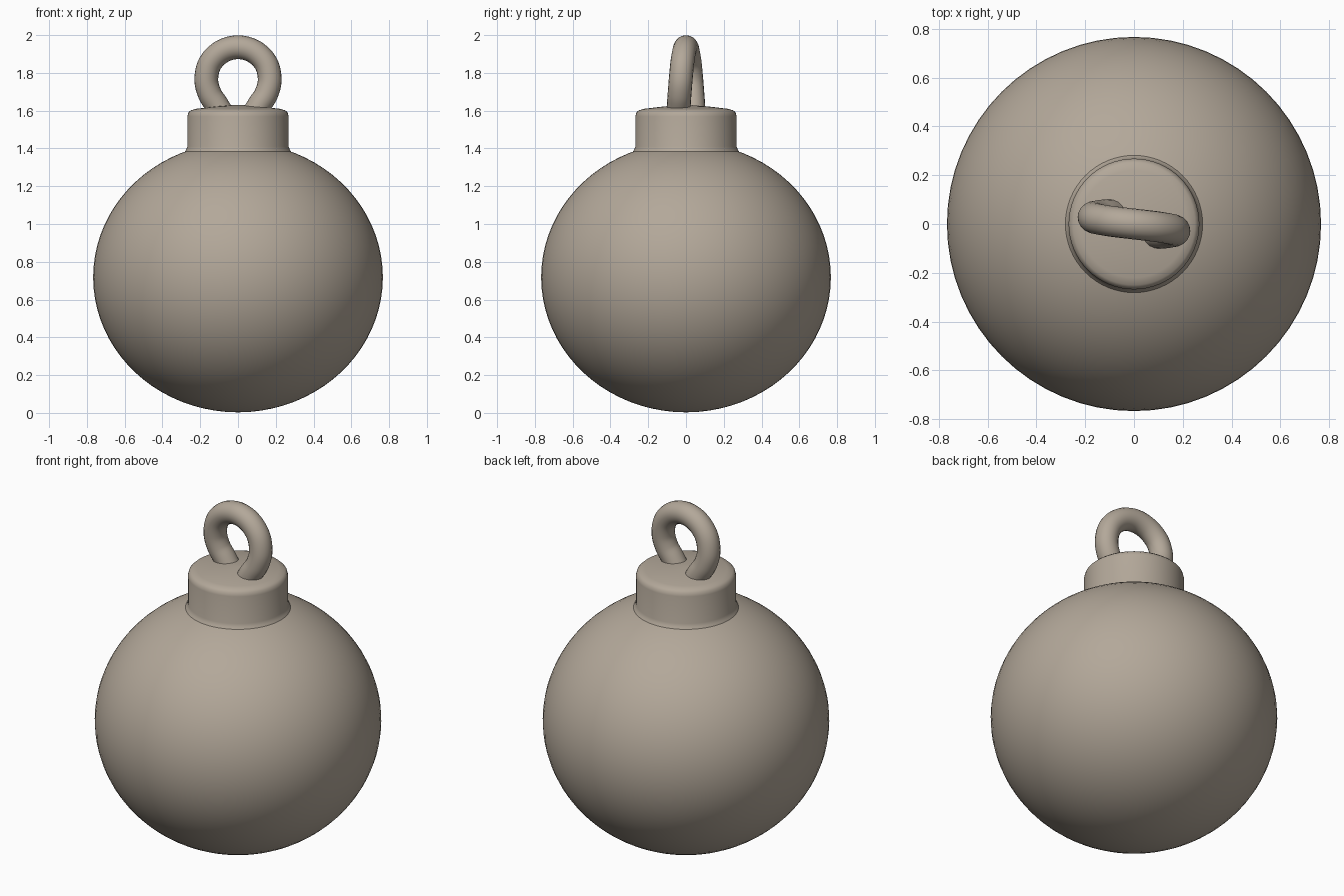
import bpy
import math
from mathutils import Vector

cube = bpy.data.objects.get("Cube")
if cube:
    bpy.data.objects.remove(cube, do_unlink=True)

# Single clay colour
clay = bpy.data.materials.new("warm_clay")
clay.use_nodes = True
COLOUR = (0.45, 0.39, 0.32, 1)
clay.diffuse_color = COLOUR
bsdf = next(n for n in clay.node_tree.nodes if n.type == 'BSDF_PRINCIPLED')
bsdf.inputs["Base Color"].default_value = COLOUR
bsdf.inputs["Roughness"].default_value = 0.8


def add_mesh(name, verts, faces):
    mesh = bpy.data.meshes.new(name)
    mesh.from_pydata(verts, [], faces)
    mesh.materials.append(clay)
    obj = bpy.data.objects.new(name, mesh)
    bpy.context.collection.objects.link(obj)
    bpy.ops.object.select_all(action='DESELECT')
    obj.select_set(True)
    bpy.context.view_layer.objects.active = obj
    bpy.ops.object.shade_smooth_by_angle(angle=math.radians(50))
    return obj


def skin(name, rings):
    """Join rings of points into a closed tube with capped ends."""
    n = len(rings[0])
    verts = [p for ring in rings for p in ring]
    faces = [(a * n + i, a * n + (i + 1) % n, (a + 1) * n + (i + 1) % n, (a + 1) * n + i)
             for a in range(len(rings) - 1) for i in range(n)]
    faces.append(tuple(reversed(range(n))))
    faces.append(tuple(range(len(verts) - n, len(verts))))
    return add_mesh(name, verts, faces)


def circle(radius, z, n=64):
    return [(radius * math.cos(t), radius * math.sin(t), z)
            for t in (2 * math.pi * i / n for i in range(n))]


# Ball: slightly flattened sphere
HALF, RADIUS, STEPS = 0.715, 0.767, 40
angles = [math.pi * (k + 0.1) / (STEPS + 0.2) for k in range(STEPS + 1)]
skin("ball", [circle(RADIUS * math.sin(a), HALF * (1 - math.cos(a)) + 0.003) for a in angles])

# Cap: collar with a rounded rim and a slightly domed top
cap_profile = [(0.29, 1.37), (0.275, 1.392), (0.268, 1.41), (0.268, 1.57), (0.263, 1.59),
               (0.25, 1.602), (0.22, 1.61), (0.12, 1.622), (0.02, 1.63)]
skin("cap", [circle(r, z) for r, z in cap_profile])

# Hanging loop: a tube along a teardrop path whose two feet sit side by side
half_path = [(-0.07, 0.038, 1.56), (-0.112, 0.038, 1.63), (-0.15, 0.034, 1.69),
             (-0.168, 0.028, 1.765), (-0.148, 0.02, 1.85), (-0.085, 0.01, 1.913)]
path = [Vector(p) for p in half_path]
path += [Vector((0, 0, 1.936))]
path += [Vector((-x, -y, z)) for x, y, z in reversed(half_path)]


def spline(points, steps=6):
    """Catmull-Rom curve through the points."""
    ends = [2 * points[0] - points[1]] + points + [2 * points[-1] - points[-2]]
    out = []
    for a, b, c, d in zip(ends, ends[1:], ends[2:], ends[3:]):
        for s in range(steps):
            t = s / steps
            out.append(0.5 * (2 * b + (c - a) * t + (2 * a - 5 * b + 4 * c - d) * t ** 2
                              + (3 * b - a - 3 * c + d) * t ** 3))
    return out + [points[-1]]


centres = spline(path)
rings = []
for i, c in enumerate(centres):
    along = (centres[min(i + 1, len(centres) - 1)] - centres[max(i - 1, 0)]).normalized()
    side = Vector((0, 1, 0))
    side = (side - along * side.dot(along)).normalized()
    out = side.cross(along)
    rings.append([c + 0.063 * (out * math.cos(t) + side * math.sin(t))
                  for t in (2 * math.pi * k / 20 for k in range(20))])
loop = skin("hanging_loop", [list(reversed(r)) for r in rings])
loop.data.flip_normals()

# Consistent outward faces on the loop
bpy.ops.object.mode_set(mode='EDIT')
bpy.ops.mesh.select_all(action='SELECT')
bpy.ops.mesh.normals_make_consistent(inside=False)
bpy.ops.object.mode_set(mode='OBJECT')
